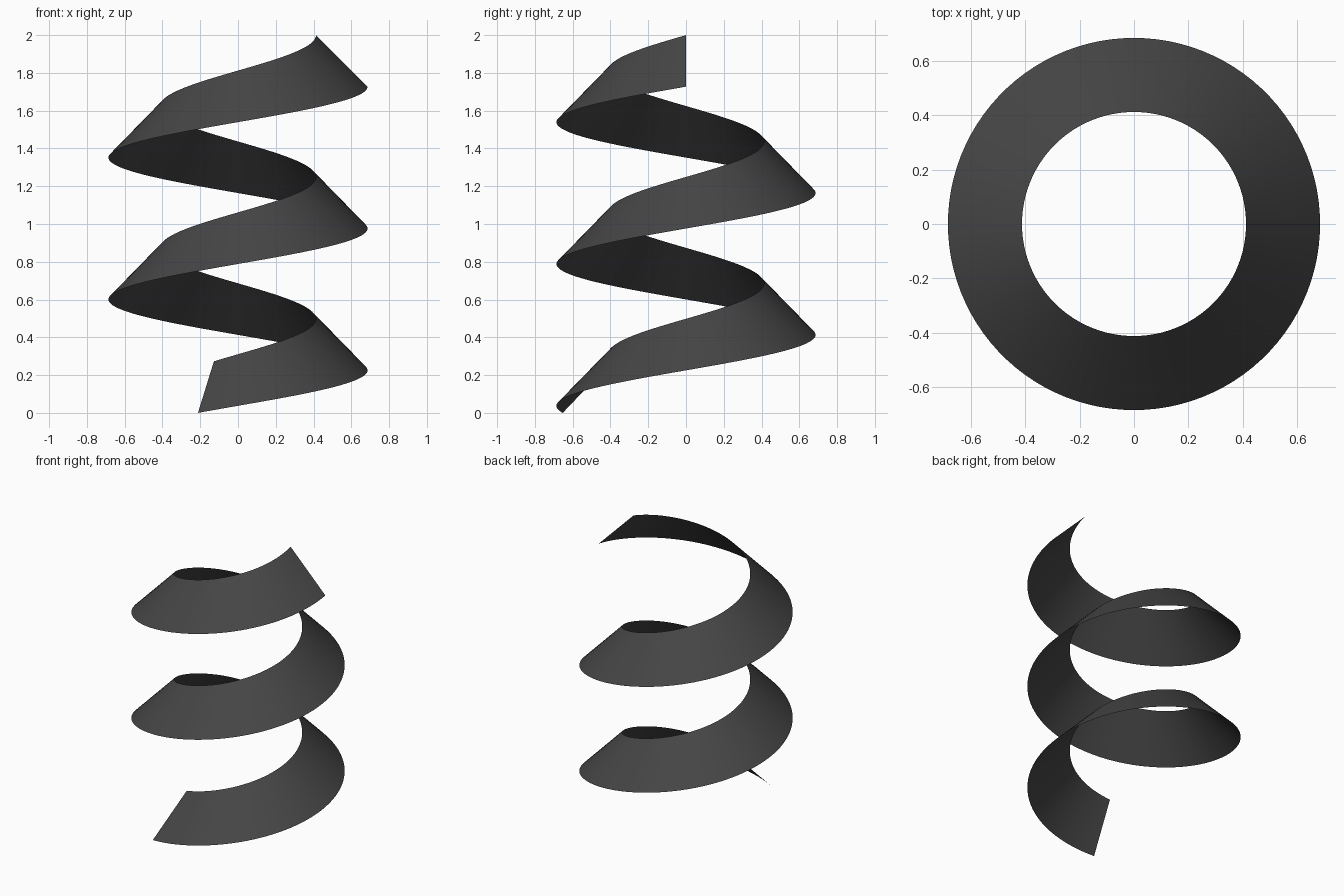
import bpy, bmesh
from math import cos, sin, radians

if "Cube" in bpy.data.objects:
    bpy.data.objects.remove(bpy.data.objects["Cube"])

R_OUT, R_IN = 0.686, 0.413      # lower outer edge, upper inner edge
SLANT = 0.273                   # height of the sloped band
TURNS, RISE = 2.3, 1.727        # ends at angle 0
STEPS = 230

# Sloped helical ribbon: a two-point profile swept up around z
bm = bmesh.new()
prev = None
for i in range(STEPS + 1):
    t = i / STEPS
    a = radians(360 * TURNS * (t - 1))
    z = RISE * t
    lo = bm.verts.new((R_OUT * cos(a), R_OUT * sin(a), z))
    hi = bm.verts.new((R_IN * cos(a), R_IN * sin(a), z + SLANT))
    if prev:
        face = bm.faces.new((prev[0], lo, hi, prev[1]))
        face.smooth = True
    prev = (lo, hi)

mesh = bpy.data.meshes.new("spiral_ribbon")
bm.to_mesh(mesh)
bm.free()
ribbon = bpy.data.objects.new("spiral_ribbon", mesh)
bpy.context.collection.objects.link(ribbon)

# Dark grey finish
mat = bpy.data.materials.new("dark_grey")
mat.diffuse_color = (0.06, 0.06, 0.06, 1)
mat.use_nodes = True
mat.node_tree.nodes["Principled BSDF"].inputs["Base Color"].default_value = mat.diffuse_color
mesh.materials.append(mat)
